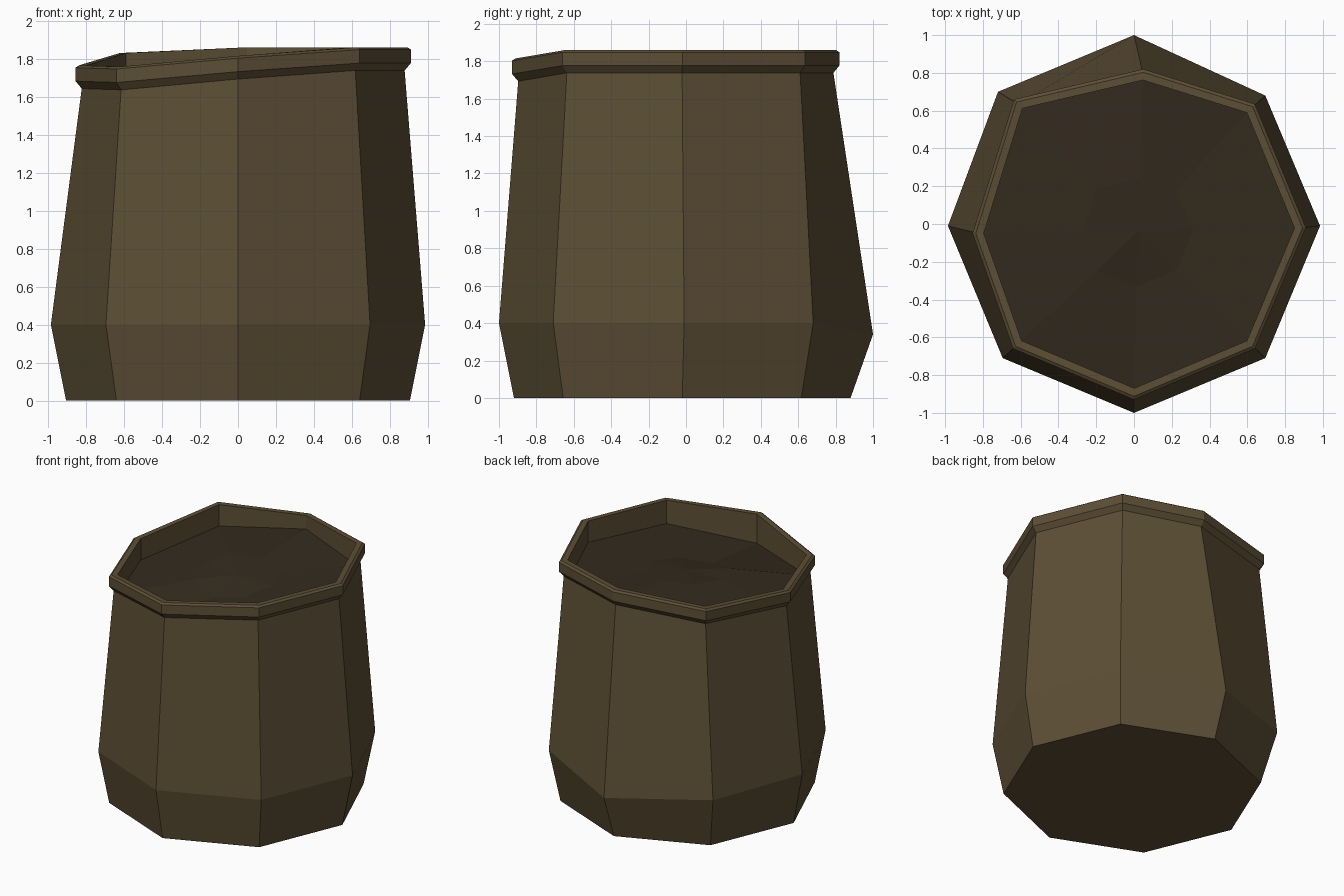
import bpy, bmesh, math
from mathutils import Vector

if "Cube" in bpy.data.objects:
    bpy.data.objects.remove(bpy.data.objects["Cube"])


def material(name, rgb):
    m = bpy.data.materials.new(name)
    m.diffuse_color = (*rgb, 1)
    m.use_nodes = True
    m.node_tree.nodes["Principled BSDF"].inputs["Base Color"].default_value = m.diffuse_color
    return m


brown = material("olive_brown_clay", (0.108, 0.077, 0.035))
dark = material("dark_contents", (0.034, 0.024, 0.013))

# Key rings, counter-clockwise from +x: eight slightly irregular corners
BASE = [(0.905 * math.cos(i * math.pi / 4), 0.9 * math.sin(i * math.pi / 4) - 0.02, 0)
        for i in range(8)]
BELLY = [(0.985, -0.01, 0.4), (0.695, 0.68, 0.4), (0, 1.0, 0.34), (-0.72, 0.70, 0.4),
         (-0.985, -0.01, 0.4), (-0.695, -0.71, 0.4), (0, -1.0, 0.4), (0.695, -0.71, 0.4)]
LIP = [(0.91, -0.02, 1.86), (0.64, 0.635, 1.86), (0.05, 0.82, 1.86), (-0.635, 0.66, 1.83),
       (-0.855, -0.05, 1.765), (-0.64, -0.66, 1.758), (0, -0.93, 1.815), (0.64, -0.66, 1.86)]
CX, CY = 0.02, -0.04


def lip_ring(scale, dz):
    """The sagging lip outline, scaled about its centre and shifted in height."""
    return [(CX + (x - CX) * scale, CY + (y - CY) * scale, z + dz) for x, y, z in LIP]


def with_heights(ring, heights):
    return [(x, y, h) for (x, y, _), h in zip(ring, heights)]


def loft(name, rings, mat, cap_start=False, fan_end=None):
    bm = bmesh.new()
    loops = [[bm.verts.new(Vector(p)) for p in ring] for ring in rings]
    for a, b in zip(loops, loops[1:]):
        for i in range(8):
            j = (i + 1) % 8
            bm.faces.new((a[i], a[j], b[j], b[i]))
    if cap_start:
        bm.faces.new(list(reversed(loops[0])))
    if fan_end:
        tip = bm.verts.new(fan_end)
        for i in range(8):
            bm.faces.new((loops[-1][i], loops[-1][(i + 1) % 8], tip))
    me = bpy.data.meshes.new(name)
    bm.to_mesh(me)
    bm.free()
    me.materials.append(mat)
    ob = bpy.data.objects.new(name, me)
    bpy.context.collection.objects.link(ob)
    return ob


# Pot body with closed base
loft("pot_body", [BASE, BELLY, lip_ring(0.963, -0.122)], brown, cap_start=True)

# Rim: flared underside, outer band, small bevel, flat top, inner wall
edge = with_heights(lip_ring(0.932, 0), [1.695, 1.69, 1.755, 1.665, 1.60, 1.60, 1.59, 1.68])
rim_profile = [(0.963, -0.122), (1.0, -0.083), (1.0, -0.012), (0.98, 0.0), (0.932, 0.0)]
loft("pot_rim", [lip_ring(s, d) for s, d in rim_profile] + [edge], brown)

# Dark contents: uneven, slightly heaped surface inside the rim
heap = with_heights(lip_ring(0.33, 0), [1.69, 1.71, 1.72, 1.73, 1.70, 1.69, 1.64, 1.66])
loft("contents", [edge, heap], dark, fan_end=(CX, CY, 1.70))
